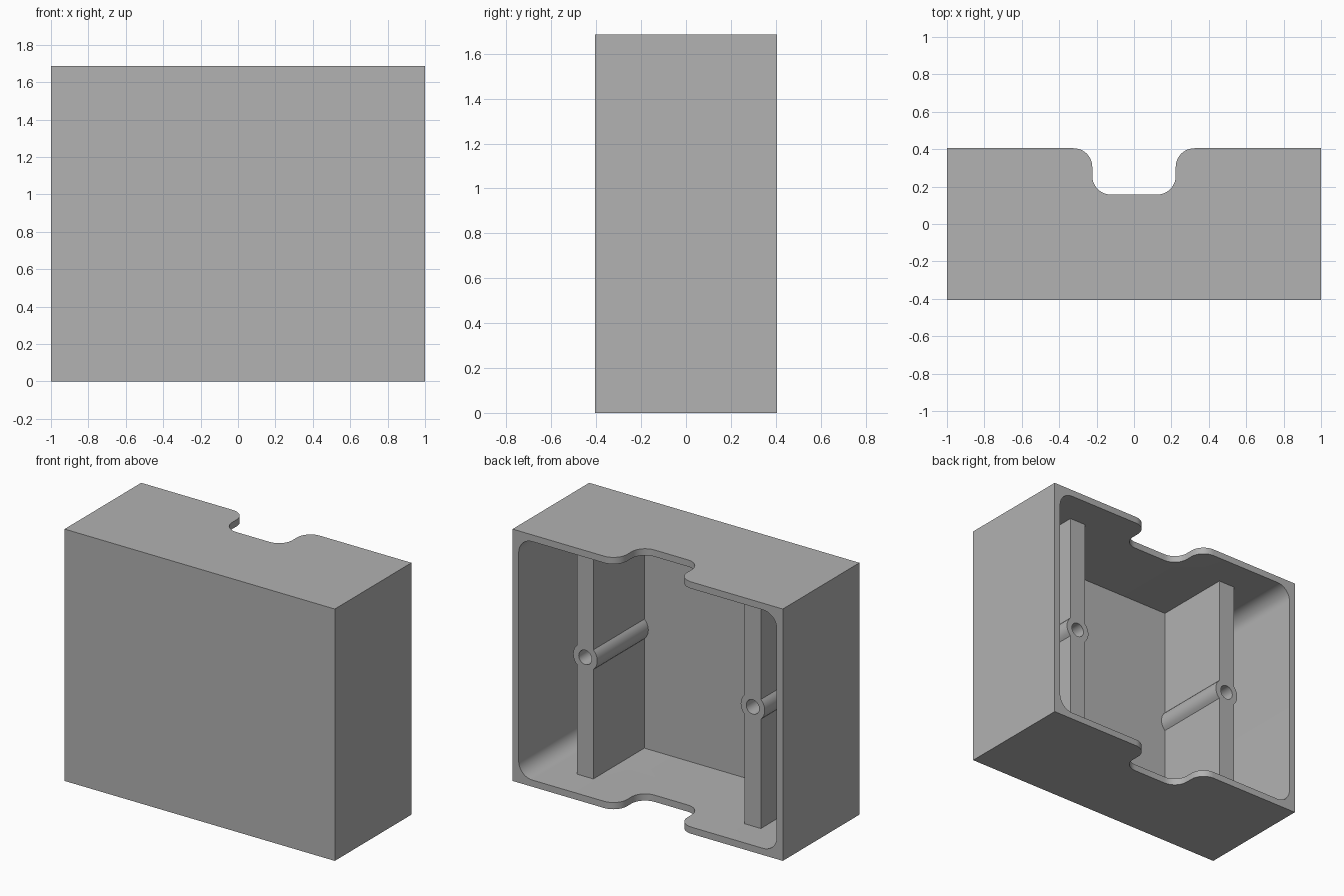
import bpy, bmesh
from math import acos, cos, sin, pi, radians
from mathutils import Vector

W, D, H = 2.0, 0.81, 1.685      # outer size
T = 0.045                       # wall thickness
BACK, FRONT = D / 2, -D / 2

if "Cube" in bpy.data.objects:
    bpy.data.objects.remove(bpy.data.objects["Cube"], do_unlink=True)

grey = bpy.data.materials.new("plain grey")
grey.use_nodes = True
grey.diffuse_color = (0.445, 0.445, 0.445, 1)
grey.node_tree.nodes["Principled BSDF"].inputs["Base Color"].default_value = grey.diffuse_color


def arc(cx, cy, r, start, end, steps=10):
    """Points along an arc, angles in radians."""
    return [(cx + r * cos(start + (end - start) * i / steps),
             cy + r * sin(start + (end - start) * i / steps)) for i in range(steps + 1)]


def prism(name, outline, axis, low, high):
    """Extrude a 2D outline along y (outline is x, z) or z (outline is x, y)."""
    bm = bmesh.new()
    place = (lambda a, b: (a, low, b)) if axis == "y" else (lambda a, b: (a, b, low))
    face = bm.faces.new([bm.verts.new(place(a, b)) for a, b in outline])
    grown = bmesh.ops.extrude_face_region(bm, geom=[face])["geom"]
    step = Vector((0, high - low, 0) if axis == "y" else (0, 0, high - low))
    bmesh.ops.translate(bm, vec=step, verts=[v for v in grown if isinstance(v, bmesh.types.BMVert)])
    bmesh.ops.recalc_face_normals(bm, faces=bm.faces)
    mesh = bpy.data.meshes.new(name)
    bm.to_mesh(mesh)
    bm.free()
    mesh.materials.append(grey)
    obj = bpy.data.objects.new(name, mesh)
    bpy.context.collection.objects.link(obj)
    return obj


def activate(obj):
    bpy.ops.object.select_all(action="DESELECT")
    obj.select_set(True)
    bpy.context.view_layer.objects.active = obj


def cut(obj, cutter):
    """Subtract the cutter, then remove it."""
    cutter.hide_render = True
    mod = obj.modifiers.new("cut", "BOOLEAN")
    mod.operation, mod.solver, mod.object = "DIFFERENCE", "EXACT", cutter
    activate(obj)
    bpy.ops.object.modifier_apply(modifier=mod.name)
    bpy.data.objects.remove(cutter, do_unlink=True)


def smooth(obj):
    activate(obj)
    bpy.ops.object.shade_smooth_by_angle(angle=radians(30))


# Outer case, open at the back
hw = W / 2
case = prism("case", [(-hw, 0), (hw, 0), (hw, H), (-hw, H)], "y", FRONT, BACK)

# Rounded cavity
r = 0.1
x, lo, hi = hw - T - r, T + r, H - T - r
cavity = (arc(x, hi, r, 0, pi / 2) + arc(-x, hi, r, pi / 2, pi)
          + arc(-x, lo, r, pi, 1.5 * pi) + arc(x, lo, r, 1.5 * pi, 2 * pi))
cut(case, prism("cavity_cutter", cavity, "y", FRONT + T, BACK + 0.1))

# Notch through the top and bottom walls, with rounded lips
n, floor = 0.223, 0.157
right = (arc(n - r, floor + r, r, -pi / 2, 0)
         + arc(n + r, BACK - r, r, pi, pi / 2) + [(n + r, BACK + 0.1)])
notch = right + [(-a, b) for a, b in reversed(right)]
cut(case, prism("notch_cutter", notch, "z", -0.1, H + 0.1))
smooth(case)

# Two upright ribs, each with a hollow screw boss at mid height
half, boss, hole, mid, rib_back = 0.06, 0.089, 0.048, H / 2, 0.18
bump = acos(half / boss)
bottom, top = T - 0.02, H - T + 0.02
for side, label in ((1, "left"), (-1, "right")):
    cx = side * 0.62
    outline = ([(cx - half, bottom), (cx + half, bottom)]
               + arc(cx, mid, boss, -bump, bump)
               + [(cx + half, top), (cx - half, top)]
               + arc(cx, mid, boss, pi - bump, pi + bump))
    rib = prism(label + "_screw_rib", outline, "y", FRONT + T - 0.02, rib_back)
    ring = arc(cx, mid, hole, 0, 2 * pi, 32)[:-1]
    cut(rib, prism("hole_cutter", ring, "y", FRONT + T + 0.02, rib_back + 0.1))
    smooth(rib)
